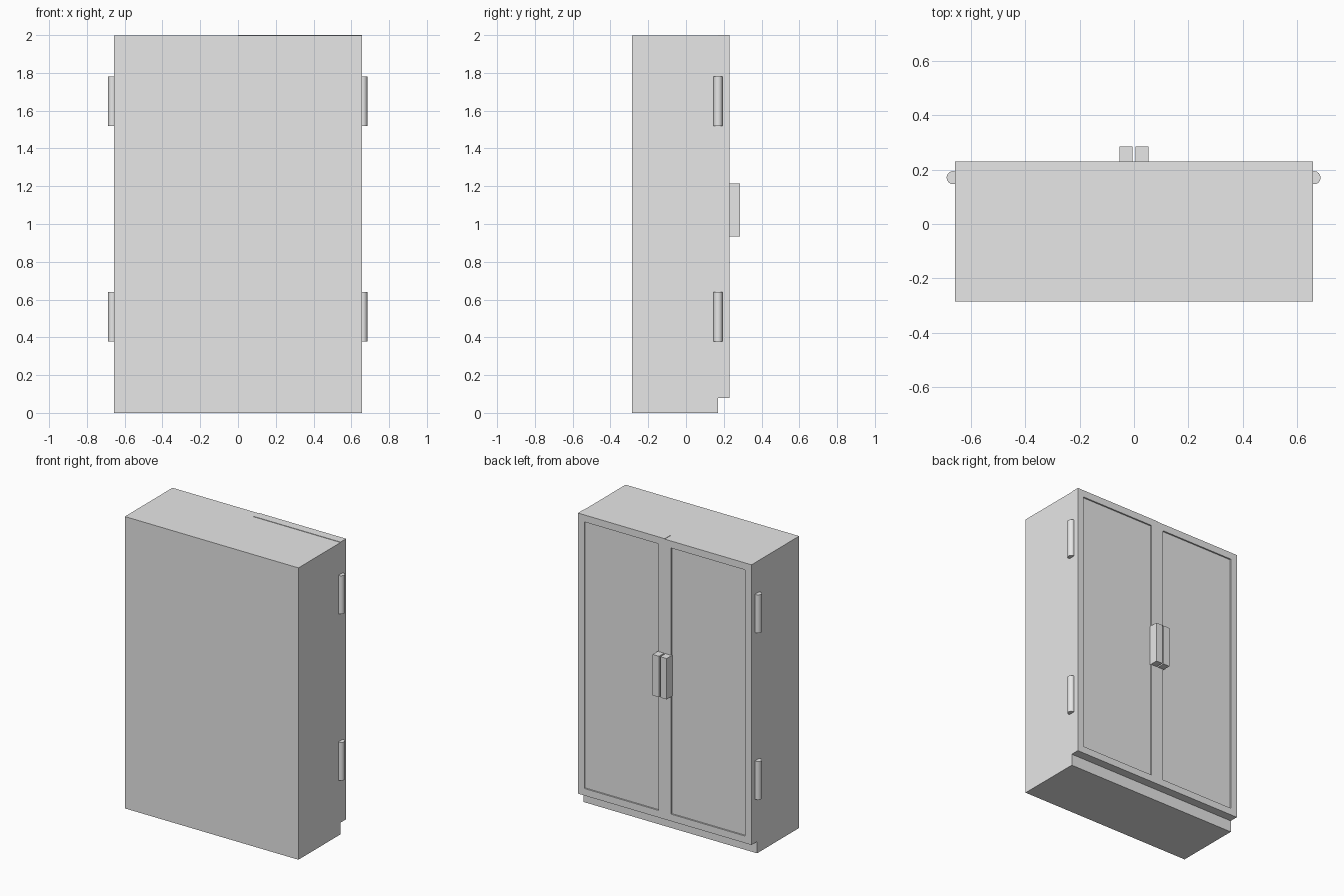
import bpy
import bmesh
import math
from mathutils import Matrix

cube = bpy.data.objects.get("Cube")
if cube:
    bpy.data.objects.remove(cube, do_unlink=True)

grey = bpy.data.materials.new("plain_grey")
grey.use_nodes = True
colour = (0.8, 0.8, 0.8, 1)
grey.diffuse_color = colour
grey.node_tree.nodes["Principled BSDF"].inputs["Base Color"].default_value = colour


def finish(name, bm):
    mesh = bpy.data.meshes.new(name)
    bm.to_mesh(mesh)
    bm.free()
    mesh.materials.append(grey)
    obj = bpy.data.objects.new(name, mesh)
    bpy.context.collection.objects.link(obj)
    return obj


def box_mesh(x, y, z):
    """Box between pairs of limits on each axis."""
    bm = bmesh.new()
    bmesh.ops.create_cube(bm, size=1)
    for v in bm.verts:
        v.co = [lim[0] if c < 0 else lim[1] for c, lim in zip(v.co, (x, y, z))]
    return bm


WIDTH, BACK, SEAM, FACE = 0.657, -0.285, 0.17, 0.23
DOOR_BOTTOM, BODY_TOP = 0.08, 1.997

# Cabinet carcass, whose base is set back under the doors
finish("cabinet_body", box_mesh((-WIDTH, WIDTH), (BACK, SEAM), (0, BODY_TOP)))

for side, label, top in ((1, "left", 2.0), (-1, "right", BODY_TOP)):
    # Door with a shallow recessed panel
    bm = box_mesh(sorted((0, side * WIDTH)), (SEAM, FACE), (DOOR_BOTTOM, top))
    bm.normal_update()
    outer = [f for f in bm.faces if f.normal.y > 0.9]
    bmesh.ops.inset_region(bm, faces=outer, thickness=0.068)
    panel = bmesh.ops.extrude_face_region(bm, geom=outer)
    bmesh.ops.translate(bm, vec=(0, -0.01, 0),
                        verts=[g for g in panel["geom"] if isinstance(g, bmesh.types.BMVert)])
    bmesh.ops.delete(bm, geom=[f for f in outer if f.is_valid], context="FACES")
    finish(label + "_door", bm)

    # Pull handle beside the meeting edge
    finish(label + "_handle", box_mesh(sorted((side * 0.005, side * 0.053)),
                                       (FACE - 0.012, 0.285), (0.935, 1.215)))

    # Barrel hinges on the outer side
    for level, z in (("lower", 0.51), ("upper", 1.65)):
        bm = bmesh.new()
        centre = 0.661 if side > 0 else -0.664
        bmesh.ops.create_cone(bm, cap_ends=True, segments=16, radius1=0.024,
                              radius2=0.024, depth=0.262,
                              matrix=Matrix.Translation((centre, SEAM, z)))
        hinge = finish(label + "_" + level + "_hinge", bm)
        bpy.ops.object.select_all(action="DESELECT")
        hinge.select_set(True)
        bpy.context.view_layer.objects.active = hinge
        bpy.ops.object.shade_smooth_by_angle(angle=math.radians(40))
